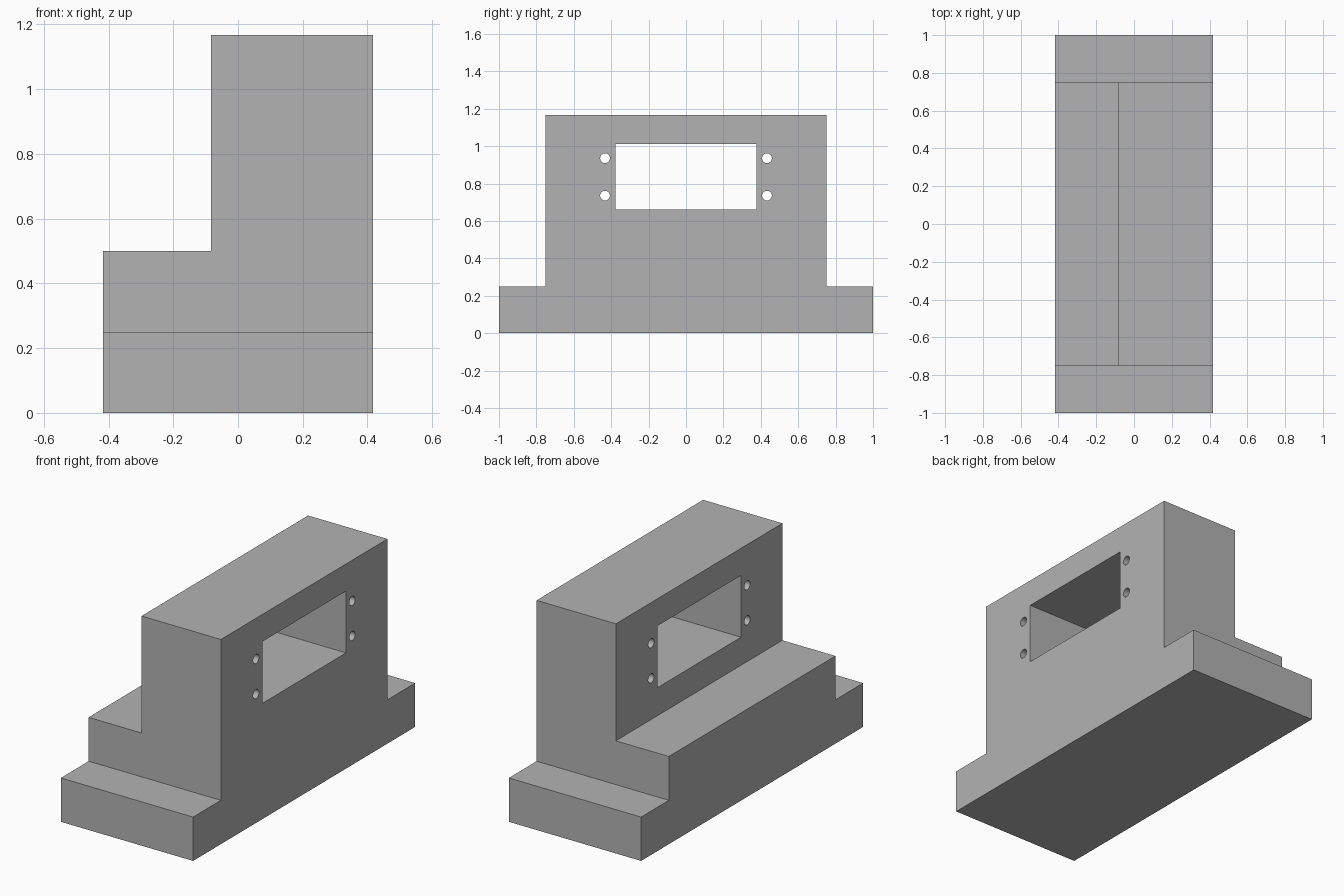
import bpy
import bmesh
from math import pi
from mathutils import Matrix, Vector

cube = bpy.data.objects.get("Cube")
if cube:
    bpy.data.objects.remove(cube, do_unlink=True)

HALF_WIDTH, WALL_X = 0.417, -0.083
HALF_LENGTH, HALF_BODY = 1.0, 0.75
FOOT_TOP, STEP_TOP, TOP = 0.25, 0.5, 1.167

grey = bpy.data.materials.new("plain grey")
grey.use_nodes = True
grey.diffuse_color = (0.45, 0.45, 0.45, 1)
grey.node_tree.nodes["Principled BSDF"].inputs["Base Color"].default_value = (0.45, 0.45, 0.45, 1)


def make_object(name, bm):
    bmesh.ops.recalc_face_normals(bm, faces=bm.faces)
    mesh = bpy.data.meshes.new(name)
    bm.to_mesh(mesh)
    bm.free()
    mesh.materials.append(grey)
    obj = bpy.data.objects.new(name, mesh)
    bpy.context.collection.objects.link(obj)
    return obj


def box(name, low, high):
    low, high = Vector(low), Vector(high)
    bm = bmesh.new()
    place = Matrix.Translation((low + high) / 2) @ Matrix.Diagonal((high - low).to_4d())
    place[3][3] = 1
    bmesh.ops.create_cube(bm, size=1, matrix=place)
    return make_object(name, bm)


def rod(name, y, z, radius):
    bm = bmesh.new()
    place = Matrix.Translation((0, y, z)) @ Matrix.Rotation(pi / 2, 4, "Y")
    bmesh.ops.create_cone(bm, cap_ends=True, segments=32, radius1=radius,
                          radius2=radius, depth=2, matrix=place)
    return make_object(name, bm)


def cut(target, cutter):
    cutter.hide_render = True
    mod = target.modifiers.new("cut", "BOOLEAN")
    mod.operation, mod.solver, mod.object = "DIFFERENCE", "EXACT", cutter
    bpy.context.view_layer.objects.active = target
    bpy.ops.object.modifier_apply(modifier=mod.name)
    bpy.data.objects.remove(cutter, do_unlink=True)


# Solid block with a foot at each end: side profile swept across the width
half = [(HALF_LENGTH, 0), (HALF_LENGTH, FOOT_TOP), (HALF_BODY, FOOT_TOP), (HALF_BODY, TOP)]
profile = half + [(-y, z) for y, z in reversed(half)]
bm = bmesh.new()
face = bm.faces.new([bm.verts.new((-HALF_WIDTH, y, z)) for y, z in profile])
sweep = bmesh.ops.extrude_face_region(bm, geom=[face], use_keep_orig=True)
bmesh.ops.translate(bm, vec=(2 * HALF_WIDTH, 0, 0),
                    verts=[v for v in sweep["geom"] if isinstance(v, bmesh.types.BMVert)])
block = make_object("mounting_block", bm)

# Step, leaving the upright wall
cut(block, box("step_cutter", (-1, -2, STEP_TOP), (WALL_X, 2, 2)))

# Rectangular window through the wall
cut(block, box("window_cutter", (-1, -0.377, 0.66), (1, 0.377, 1.012)))

# Screw holes on both sides of the window
for side in (-1, 1):
    for z in (0.735, 0.935):
        cut(block, rod("screw_hole_cutter", side * 0.433, z, 0.026))

# Smooth hole walls, crisp edges elsewhere
block.select_set(True)
bpy.context.view_layer.objects.active = block
bpy.ops.object.shade_smooth_by_angle(angle=pi / 6)
